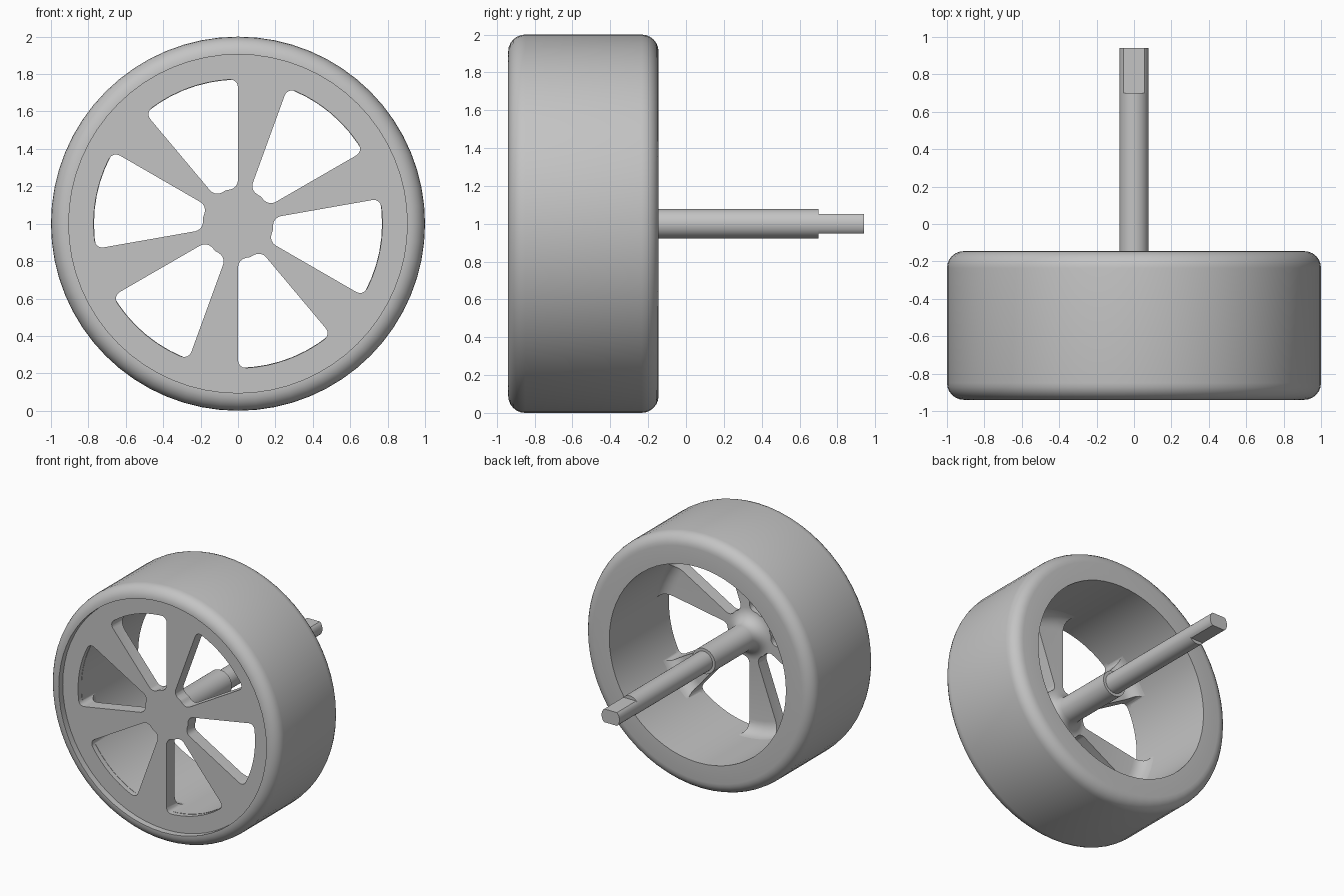
import bpy, bmesh
from math import sin, cos, pi, radians
from mathutils import Matrix, Vector

cube = bpy.data.objects.get("Cube")
if cube:
    bpy.data.objects.remove(cube)

CENTRE = Vector((0, 0, 1))

grey = bpy.data.materials.new("plain_grey")
grey.use_nodes = True
grey.diffuse_color = (0.55, 0.55, 0.55, 1)
grey.node_tree.nodes["Principled BSDF"].inputs["Base Color"].default_value = grey.diffuse_color


def make_object(name, bm):
    bmesh.ops.recalc_face_normals(bm, faces=bm.faces)
    mesh = bpy.data.meshes.new(name)
    bm.to_mesh(mesh)
    bm.free()
    mesh.materials.append(grey)
    obj = bpy.data.objects.new(name, mesh)
    obj.location = CENTRE
    bpy.context.collection.objects.link(obj)
    return obj


def smooth(obj):
    bpy.ops.object.select_all(action="DESELECT")
    obj.select_set(True)
    bpy.context.view_layer.objects.active = obj
    bpy.ops.object.shade_smooth_by_angle(angle=radians(30))


def arc(r, y, radius, start, end, steps=6):
    """Points of an arc in the (radius, y) profile plane."""
    angles = [radians(start + (end - start) * i / steps) for i in range(steps + 1)]
    return [(r + radius * cos(a), y + radius * sin(a)) for a in angles]


def revolve(name, profile, closed=False, steps=64):
    """Turn a (radius, y) profile about the axle line."""
    bm = bmesh.new()
    verts = [bm.verts.new((r, y, 0)) for r, y in profile]
    edges = [bm.edges.new(pair) for pair in zip(verts, verts[1:])]
    if closed:
        edges.append(bm.edges.new((verts[-1], verts[0])))
    bmesh.ops.spin(bm, geom=verts + edges, cent=(0, 0, 0), axis=(0, 1, 0),
                   angle=2 * pi, steps=steps)
    bmesh.ops.remove_doubles(bm, verts=bm.verts, dist=0.0002)
    return make_object(name, bm)


# Tyre: broad ring with rounded shoulders and a seat for the disc
tyre = revolve("tyre",
               [(0.77, -0.145)] + arc(0.91, -0.235, 0.09, 90, 0)
               + arc(0.91, -0.85, 0.09, 0, -90)
               + [(0.905, -0.94), (0.905, -0.85), (0.77, -0.85)], closed=True)
smooth(tyre)

# Spoked disc with a hub sleeve, filleted into the sleeve and the barrel
disc = revolve("spoked_disc",
               [(0, -0.89), (0.905, -0.89), (0.905, -0.84), (0.8, -0.84), (0.8, -0.69)]
               + arc(0.67, -0.69, 0.1, 0, -90)
               + arc(0.2, -0.69, 0.1, -90, -180)
               + [(0.1, -0.22), (0, -0.22)])

# Window cutter: six wedges with rounded corners
cut = bmesh.new()
for i in range(6):
    start = radians(90 + 60 * i)
    outline = [(0.772, start + radians(40) * k / 10) for k in range(11)]
    outline += [(0.19, start + radians(40) * k / 2) for k in (2, 1, 0)]
    wedge = [cut.verts.new((r * cos(a), -1, r * sin(a))) for r, a in outline]
    corners = [wedge[k] for k in (0, 10, 11, 13)]
    face = cut.faces.new(wedge)
    sweep = bmesh.ops.extrude_face_region(cut, geom=[face])["geom"]
    moved = [g for g in sweep if isinstance(g, bmesh.types.BMVert)]
    bmesh.ops.translate(cut, verts=moved, vec=(0, 0.5, 0))
    uprights = [e for v in corners for e in v.link_edges
                if abs(e.verts[0].co.y - e.verts[1].co.y) > 0.4]
    bmesh.ops.bevel(cut, geom=uprights, offset=0.042, segments=4,
                    profile=0.5, affect="EDGES")
cutter = make_object("window_cutter", cut)
cutter.hide_render = True

mod = disc.modifiers.new("windows", "BOOLEAN")
mod.operation = "DIFFERENCE"
mod.solver = "EXACT"
mod.object = cutter
bpy.context.view_layer.objects.active = disc
bpy.ops.object.modifier_apply(modifier=mod.name)
bpy.data.objects.remove(cutter)
smooth(disc)


def rod(name, y0, y1, flat=None):
    """Cylinder along y, optionally with flats above and below."""
    bm = bmesh.new()
    turn = Matrix.Translation((0, (y0 + y1) / 2, 0)) @ Matrix.Rotation(pi / 2, 4, "X")
    bmesh.ops.create_cone(bm, cap_ends=True, segments=32, radius1=0.078,
                          radius2=0.078, depth=y1 - y0, matrix=turn)
    if flat:
        for v in bm.verts:
            v.co.z = max(-flat, min(flat, v.co.z))
    smooth(make_object(name, bm))


# Axle and its flattened drive end
rod("axle", -0.8, 0.7)
rod("axle_drive_end", 0.68, 0.94, flat=0.052)
